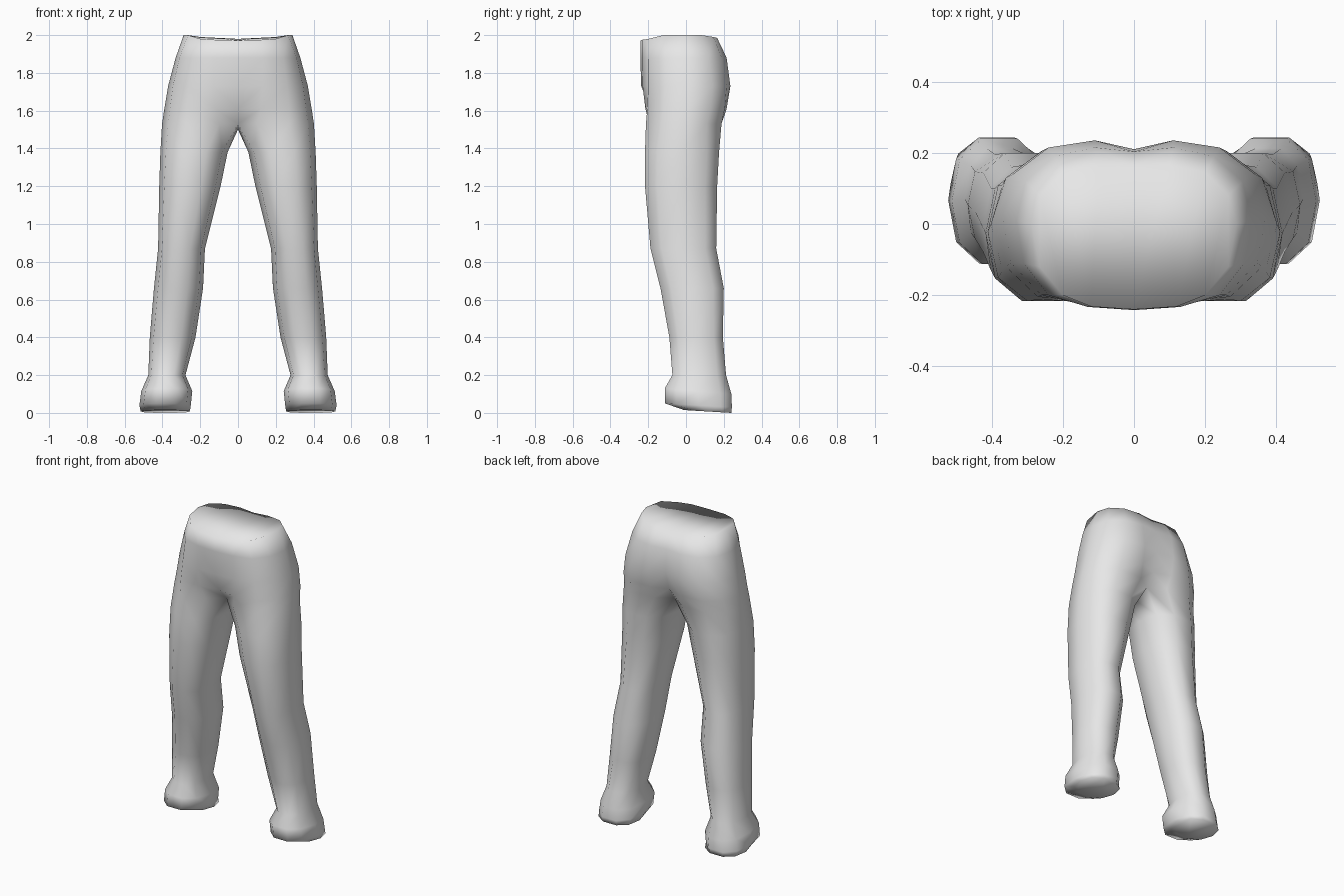
import bpy
import math

cube = bpy.data.objects.get("Cube")
if cube:
    bpy.data.objects.remove(cube, do_unlink=True)

# One plain grey material
grey = bpy.data.materials.new("plain grey")
grey.use_nodes = True
grey.diffuse_color = (0.8, 0.8, 0.8, 1)
grey.node_tree.nodes["Principled BSDF"].inputs["Base Color"].default_value = (0.8, 0.8, 0.8, 1)

SIDES = 10
verts, faces = [], []


def add_ring(points):
    start = len(verts)
    verts.extend(points)
    return list(range(start, start + len(points)))


def bridge(low, high, closed):
    n = len(high)
    for i in range(n if closed else n - 1):
        j = (i + 1) % n
        faces.append((low[i], low[j], high[j], high[i]))


def leg_ring(z, outer, inner, front, back, toe_lift=0.0):
    """Slightly boxy oval, running front - outside - back - inside."""
    cx, rx = (outer + inner) / 2, (outer - inner) / 2
    cy, ry = (front + back) / 2, (back - front) / 2
    power = 0.85
    top = math.sin(math.radians(72)) ** power
    pts = []
    for k in range(SIDES):
        a = math.radians(-144 + 36 * k)
        c, s = math.cos(a), math.sin(a)
        x = cx + rx * math.copysign(abs(c) ** power, c)
        u = math.copysign(abs(s) ** power, s) / top
        pts.append((x, cy + ry * u, z + toe_lift * (1 - u) / 2))
    return pts


# Leg sections from the sole up: z, outer x, inner x, front y, back y, toe lift
LEG = [
    (0.00, 0.515, 0.255, -0.01, 0.24, 0.015),
    (0.03, 0.522, 0.250, -0.11, 0.243, 0.02),
    (0.10, 0.512, 0.242, -0.112, 0.24, 0.03),
    (0.20, 0.475, 0.278, -0.072, 0.212),
    (0.40, 0.467, 0.225, -0.088, 0.195),
    (0.66, 0.445, 0.185, -0.135, 0.200),
    (0.87, 0.423, 0.175, -0.188, 0.160),
    (1.20, 0.417, 0.092, -0.217, 0.165),
    (1.38, 0.411, 0.055, -0.217, 0.175),
]

# Hip half-sections: height, then x, y from front centre round to back centre
HIPS = [
    (1.53, [(0, -.12), (.10, -.195), (.27, -.212), (.37, -.13), (.402, 0),
            (.37, .11), (.27, .188), (.10, .185), (0, .12)]),
    (1.61, [(0, -.19), (.12, -.215), (.27, -.205), (.36, -.12), (.39, .01),
            (.36, .13), (.26, .205), (.11, .215), (0, .175)]),
    (1.73, [(0, -.237), (.13, -.23), (.26, -.2), (.345, -.11), (.37, .02),
            (.34, .14), (.24, .215), (.11, .235), (0, .21)]),
    (1.88, [(0, -.242), (.13, -.233), (.24, -.2), (.31, -.11), (.33, .01),
            (.305, .12), (.225, .19), (.11, .215), (0, .203)]),
]
WAIST = [(0, -.24, 1.972), (.12, -.232, 1.975), (.2, -.2, 1.98), (.265, -.12, 2.0),
         (.288, 0, 2.0), (.265, .08, 2.0), (.2, .145, 1.99), (.1, .165, 1.985), (0, .16, 1.98)]

# Leg, closed at the sole
ring = add_ring(leg_ring(*LEG[0]))
faces.append(tuple(reversed(ring)))
for section in LEG[1:]:
    nxt = add_ring(leg_ring(*section))
    bridge(ring, nxt, True)
    ring = nxt

# Hips, joined to the leg through the crotch point on the centre line
for level, (z, outline) in enumerate(HIPS):
    pts = [(x, y, z) for x, y in outline]
    if level == 0:
        pts.append((0, 0, 1.50))
    nxt = add_ring(pts)
    bridge(ring, nxt, level == 0)
    ring = nxt
waist = add_ring(WAIST)
bridge(ring, waist, False)

# Waist top
for i in range(3):
    faces.append((waist[i], waist[i + 1], waist[7 - i], waist[8 - i]))
faces.append((waist[3], waist[4], waist[5]))

mesh = bpy.data.meshes.new("trousers")
mesh.from_pydata(verts, [], faces)
mesh.materials.append(grey)
for poly in mesh.polygons:
    poly.use_smooth = True
trousers = bpy.data.objects.new("trousers", mesh)
bpy.context.collection.objects.link(trousers)

# Second leg
mirror = trousers.modifiers.new("Mirror", 'MIRROR')
mirror.use_axis[0] = True
mirror.use_clip = True
mirror.merge_threshold = 0.001
